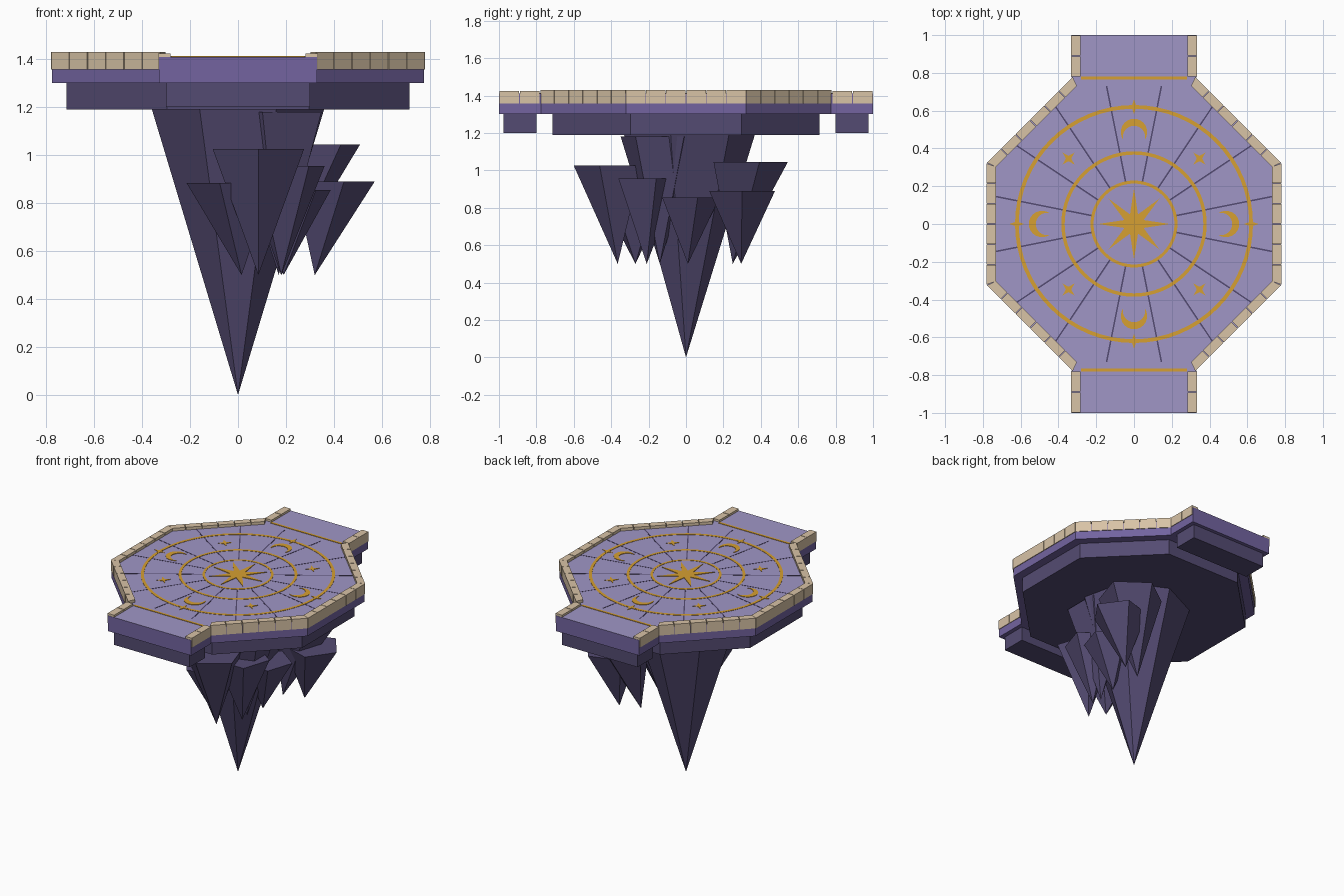
import bpy, bmesh
from math import sin, cos, tan, pi, radians, atan2
from mathutils import Vector

old = bpy.data.objects.get("Cube")
if old:
    bpy.data.objects.remove(old)


def material(name, r, g, b):
    col = [((c / 255 + 0.055) / 1.055) ** 2.4 for c in (r, g, b)] + [1]
    m = bpy.data.materials.new(name)
    m.use_nodes = True
    m.diffuse_color = col
    bsdf = m.node_tree.nodes["Principled BSDF"]
    bsdf.inputs["Base Color"].default_value = col
    bsdf.inputs["Roughness"].default_value = 0.9
    return m


FLOOR = material("lilac floor", 160, 150, 198)
SIDE = material("purple stone", 115, 100, 160)
ROCK = material("dark purple rock", 84, 75, 114)
TAN = material("tan brick", 216, 195, 166)
GOLD = material("gold inlay", 214, 160, 50)

DECK = 1.41            # floor height
APO = 0.78             # distance from centre to each outer rim side


def finish(name, bm, mats):
    bmesh.ops.recalc_face_normals(bm, faces=bm.faces)
    me = bpy.data.meshes.new(name)
    for m in mats:
        me.materials.append(m)
    if len(mats) > 1:  # second colour goes on upward faces
        bm.normal_update()
        for f in bm.faces:
            f.material_index = int(f.normal.z > 0.5)
    bm.to_mesh(me)
    bm.free()
    ob = bpy.data.objects.new(name, me)
    bpy.context.collection.objects.link(ob)
    return ob


def add_prism(bm, outline, z0, z1):
    low = [bm.verts.new((x, y, z0)) for x, y in outline]
    high = [bm.verts.new((x, y, z1)) for x, y in outline]
    n = len(outline)
    bm.faces.new(low[::-1])
    bm.faces.new(high)
    for i in range(n):
        j = (i + 1) % n
        bm.faces.new((low[i], low[j], high[j], high[i]))


def prism(name, outline, z0, z1, *mats):
    bm = bmesh.new()
    add_prism(bm, outline, z0, z1)
    return finish(name, bm, mats)


def polar(r, a):
    return (r * cos(a), r * sin(a))


def polygon(n, r, start=0.0):
    return [polar(r, start + 2 * pi * i / n) for i in range(n)]


def octagon(apothem):
    return polygon(8, apothem / cos(pi / 8), pi / 8)


def box(x0, x1, y0, y1):
    return [(x0, y0), (x1, y0), (x1, y1), (x0, y1)]


def place(points, radius, angle):
    """Turn a local outline (x pointing outward) and move it outward."""
    c, s = cos(angle), sin(angle)
    return [((x + radius) * c - y * s, (x + radius) * s + y * c) for x, y in points]


# Platform and its lower tier
prism("deck", octagon(APO - 0.005), 1.30, DECK, SIDE, FLOOR)
prism("lower_tier", octagon(0.715), 1.19, 1.30, ROCK)

# Bridge stubs at front and back, with supports and thresholds
for side, word in ((-1, "front"), (1, "back")):
    def span(hw, a, b):
        return box(-hw, hw, *sorted((side * a, side * b)))
    prism(word + "_bridge", span(0.33, 0.775, 1.0), 1.30, DECK, SIDE, FLOOR)
    prism(word + "_bridge_support", span(0.30, 0.80, 0.975), 1.20, 1.30, ROCK)
    prism(word + "_threshold", span(0.28, 0.766, 0.782), DECK, DECK + 0.003, GOLD)

# Brick rim on six sides, mitred at the corners
RIM, GAP, COUNT = 0.05, 0.002, 6
half_out = APO * tan(pi / 8)
half_in = (APO - RIM) * tan(pi / 8)
bm = bmesh.new()
for k in range(8):
    if k in (2, 6):
        continue
    for i in range(COUNT):
        a, b = -1 + 2 * i / COUNT, -1 + 2 * (i + 1) / COUNT
        step = [half_out * a + GAP, half_out * b - GAP]
        inner = [step[0], step[1]]
        if i == 0:
            inner[0] = -half_in
        if i == COUNT - 1:
            inner[1] = half_in
        brick = [(0, step[0]), (0, step[1]), (-RIM, inner[1]), (-RIM, inner[0])]
        add_prism(bm, place(brick, APO, k * pi / 4), 1.357, 1.43)
finish("rim_bricks", bm, [TAN])

# Brick kerbs along the bridges
bm = bmesh.new()
for sx in (-1, 1):
    for sy in (-1, 1):
        for y0, y1 in ((0.782, 0.888), (0.892, 0.998)):
            add_prism(bm, box(*sorted((sx * 0.282, sx * 0.334)),
                              *sorted((sy * y0, sy * y1))), 1.357, 1.425)
finish("bridge_kerbs", bm, [TAN])

# Radial floor seams
bm = bmesh.new()
for k in range(16):
    seam = box(0.22, 0.745, -0.004, 0.004)
    add_prism(bm, place(seam, 0, (k + 0.5) * pi / 8), DECK, DECK + 0.001)
finish("floor_seams", bm, [ROCK])

# Gold rings
for word, r, w in (("inner", 0.222, 0.016), ("middle", 0.376, 0.018), ("outer", 0.62, 0.02)):
    bm = bmesh.new()
    n, top = 64, DECK + 0.002
    loops = [[bm.verts.new((*p, z)) for p in polygon(n, rad)]
             for rad, z in ((r - w / 2, DECK), (r - w / 2, top), (r + w / 2, top), (r + w / 2, DECK))]
    for a, b in zip(loops, loops[1:]):
        for i in range(n):
            j = (i + 1) % n
            bm.faces.new((a[i], a[j], b[j], b[i]))
    finish(word + "_ring", bm, [GOLD])


def star(points, outer, inner):
    return [polar(inner if i % 2 else outer, i * pi / points) for i in range(2 * points)]


# Star and moon inlays
prism("centre_star", star(8, 0.19, 0.055), DECK, DECK + 0.004, GOLD)
arc, shift = radians(125), 0.026
hx, hy = polar(0.07, arc)
bite = Vector((hx + shift, hy)).length
bite_arc = atan2(hy, hx + shift)
crescent = [polar(0.07, arc * (i / 8 - 1)) for i in range(17)]
for i in range(1, 16):
    x, y = polar(bite, bite_arc * (1 - i / 8))
    crescent.append((x - shift, y))
bm = bmesh.new()
for k in range(4):
    add_prism(bm, place(crescent, 0.487, k * pi / 2), DECK, DECK + 0.003)
finish("crescent_moons", bm, [GOLD])
bm = bmesh.new()
for k in range(4):
    add_prism(bm, place(star(4, 0.04, 0.014), 0.62, k * pi / 2), DECK, DECK + 0.003)
    add_prism(bm, place(star(4, 0.045, 0.014), 0.49, (k + 0.5) * pi / 2), DECK, DECK + 0.003)
finish("small_stars", bm, [GOLD])


def spike(name, sides, centre, radius, top, tip, turn):
    bm = bmesh.new()
    ring = [bm.verts.new((x + centre[0], y + centre[1], top))
            for x, y in polygon(sides, radius, radians(turn))]
    point = bm.verts.new(tip)
    bm.faces.new(ring)
    for i in range(sides):
        bm.faces.new((ring[i], point, ring[(i + 1) % sides]))
    finish(name, bm, [ROCK])


# Hanging rock: one large spike with a cluster on its +x side
spike("main_rock", 7, (0, 0), 0.368, 1.19, (0, 0, 0), 90)
cluster = (
    ((0.085, -0.40), 0.20, 1.025, (0.085, -0.365), -90),
    ((-0.015, -0.28), 0.20, 0.885, (0.015, -0.27), 180),
    ((0.19, -0.215), 0.18, 0.955, (0.18, -0.21), 18),
    ((0.225, 0.01), 0.17, 0.855, (0.19, 0.01), 90),
    ((0.30, 0.325), 0.22, 1.045, (0.18, 0.25), 90),
    ((0.385, 0.30), 0.185, 0.89, (0.32, 0.295), 0),
    ((0.17, -0.14), 0.22, 1.18, (0.17, -0.14), -108),
)
for i, (c, r, top, tip, turn) in enumerate(cluster):
    spike(f"small_rock_{i + 1}", 5, c, r, top, (*tip, 0.5), turn)
